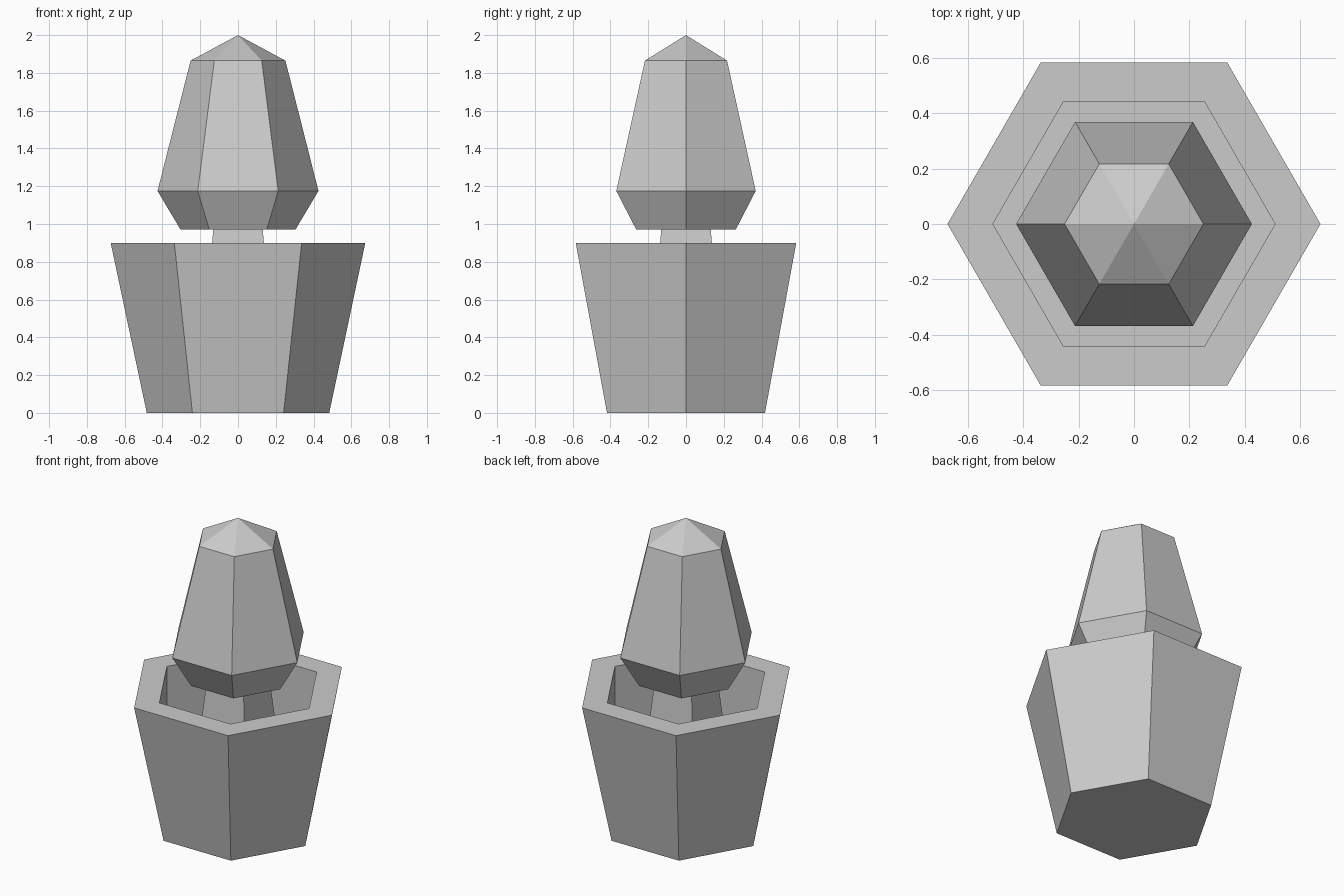
import bpy, bmesh
from math import cos, sin, pi

if "Cube" in bpy.data.objects:
    bpy.data.objects.remove(bpy.data.objects["Cube"])


def loft(name, profile, sides, turn=0.0):
    """Stack polygon rings from (radius, z) pairs; radius 0 gives a point."""
    bm = bmesh.new()
    rings = []
    for r, z in profile:
        n = sides if r else 1
        rings.append([bm.verts.new((r * cos(turn + 2 * pi * i / sides),
                                    r * sin(turn + 2 * pi * i / sides), z))
                      for i in range(n)])
    for a, b in zip(rings, rings[1:]):
        for i in range(sides):
            j = (i + 1) % sides
            if len(b) == 1:
                bm.faces.new((a[i], a[j], b[0]))
            else:
                bm.faces.new((a[i], a[j], b[j], b[i]))
    for ring in (rings[0], rings[-1]):
        if len(ring) > 1:
            bm.faces.new(ring)
    bmesh.ops.recalc_face_normals(bm, faces=bm.faces)
    mesh = bpy.data.meshes.new(name)
    bm.to_mesh(mesh)
    bm.free()
    obj = bpy.data.objects.new(name, mesh)
    bpy.context.collection.objects.link(obj)
    return obj


# Hexagonal planter with a straight-sided hollow
loft("planter", [(0.483, 0), (0.674, 0.9), (0.51, 0.9), (0.51, 0.3)], 6)

# Square trunk, slightly tapered
root2 = 2 ** 0.5
loft("trunk", [(0.19 * root2, 0.3), (0.13 * root2, 0.98)], 4, pi / 4)

# Hexagonal clipped foliage with a pointed top
loft("foliage", [(0.304, 0.97), (0.426, 1.175), (0.251, 1.865), (0, 2.0)], 6)
